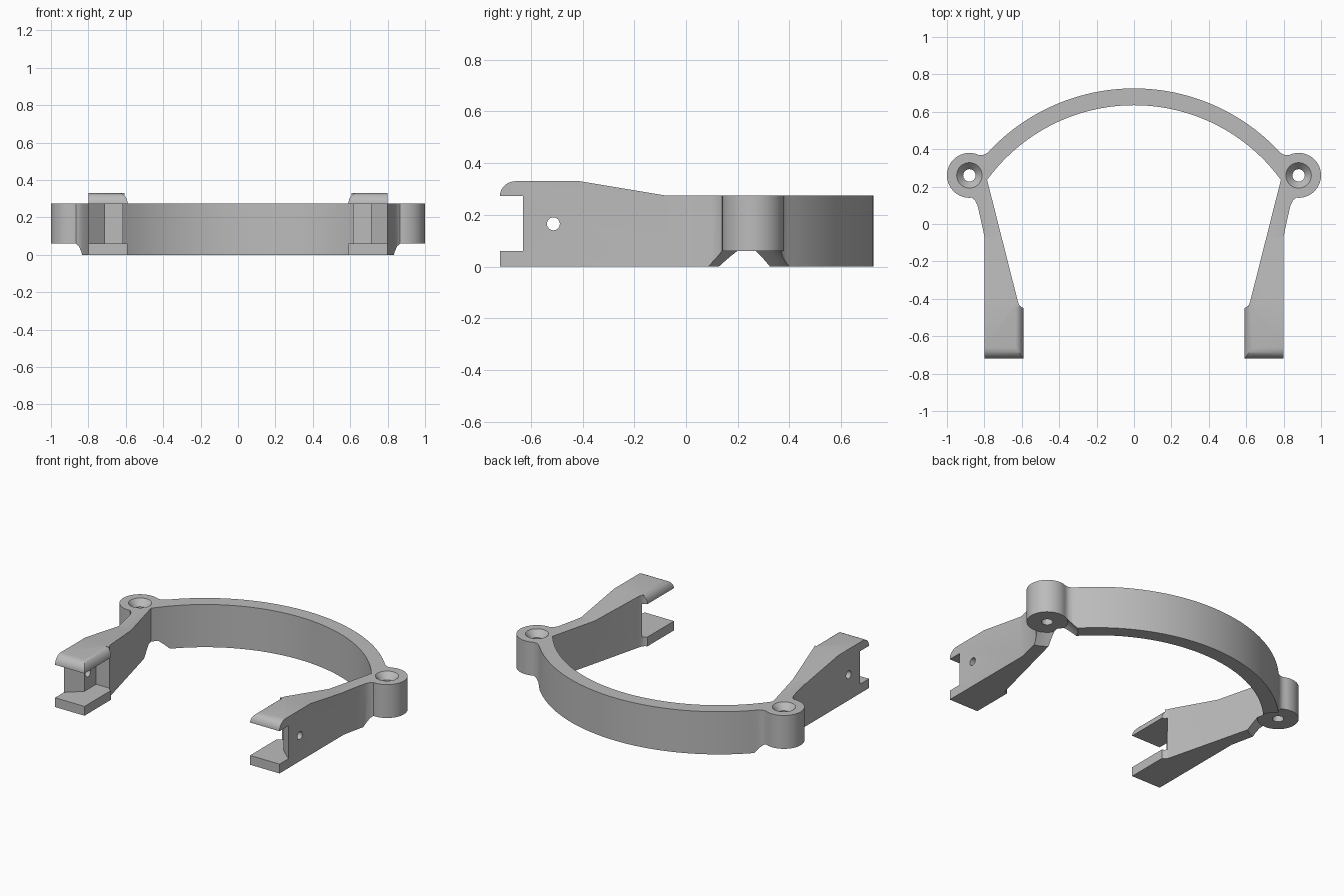
import bpy, bmesh
from math import sin, cos, radians
from mathutils import Vector

cube = bpy.data.objects.get("Cube")
if cube:
    bpy.data.objects.remove(cube, do_unlink=True)

HEIGHT, BAND_TOP, FLOOR = 0.33, 0.275, 0.06
EAR = (0.88, 0.26)
EAR_R = 0.12
ARC_CENTRE = (0, -0.337)

grey = bpy.data.materials.new("plain grey")
grey.diffuse_color = (0.5, 0.5, 0.5, 1)
grey.use_nodes = True
grey.node_tree.nodes["Principled BSDF"].inputs["Base Color"].default_value = (0.5, 0.5, 0.5, 1)


def arc(centre, rx, start, end, n, ry=None):
    """Points along an arc, angles in degrees."""
    ry = ry or rx
    angles = [radians(start + (end - start) * i / n) for i in range(n + 1)]
    return [(centre[0] + rx * cos(a), centre[1] + ry * sin(a)) for a in angles]


def prism(name, points, axis, low, high):
    """Extrude a closed outline along the x, y or z axis."""
    place = {"x": lambda a, b, c: (c, a, b),
             "y": lambda a, b, c: (a, c, b),
             "z": lambda a, b, c: (a, b, c)}[axis]
    bm = bmesh.new()
    face = bm.faces.new([bm.verts.new(place(a, b, low)) for a, b in points])
    grown = bmesh.ops.extrude_face_region(bm, geom=[face])
    shift = Vector(place(0, 0, high - low))
    bmesh.ops.translate(bm, vec=shift, verts=[g for g in grown["geom"] if isinstance(g, bmesh.types.BMVert)])
    return finish(name, bm)


def cone(name, x, y, low, high, r_low, r_high):
    """Upright round cutter."""
    bm = bmesh.new()
    bmesh.ops.create_cone(bm, cap_ends=True, segments=48, radius1=r_low, radius2=r_high, depth=high - low)
    bmesh.ops.translate(bm, vec=(x, y, (low + high) / 2), verts=bm.verts)
    return finish(name, bm)


def finish(name, bm):
    bmesh.ops.recalc_face_normals(bm, faces=bm.faces)
    mesh = bpy.data.meshes.new(name)
    bm.to_mesh(mesh)
    bm.free()
    mesh.materials.append(grey)
    obj = bpy.data.objects.new(name, mesh)
    bpy.context.collection.objects.link(obj)
    return obj


def cut(body, cutter):
    cutter.hide_render = True
    mod = body.modifiers.new("cut", "BOOLEAN")
    mod.operation, mod.solver, mod.object = "DIFFERENCE", "EXACT", cutter
    bpy.ops.object.modifier_apply(modifier=mod.name)
    bpy.data.objects.remove(cutter, do_unlink=True)


# Plan outline of one half: curved band, screw ear, arm, then back inside
half = arc(ARC_CENTRE, 1.062, 90, 43.2, 24)
half += [(0.79, 0.376), (0.81, 0.368), (0.83, 0.369)]
half += arc(EAR, EAR_R, 106, -96, 32)
half += [(0.85, 0.127), (0.837, 0.1), (0.825, 0.05), (0.8, -0.065)]
half += [(0.8, -0.72), (0.59, -0.72), (0.59, -0.45), (0.605, -0.443), (0.615, -0.43), (0.622, -0.41)]
half += arc(ARC_CENTRE, 0.972, 36.1, 90, 28)
outline = half + [(-x, y) for x, y in reversed(half[1:-1])]
bracket = prism("curved_bracket", outline, "z", 0, HEIGHT + 0.05)
bpy.context.view_layer.objects.active = bracket
bracket.select_set(True)

# Top profile: rounded arm tips, raised pads, slope down to the band
tip_round = arc((-0.66, 0.272), 0.06, 180, 90, 8, HEIGHT - 0.272)
profile = [(-0.9, 0.272)] + tip_round + [(-0.41, HEIGHT), (-0.08, BAND_TOP), (0.9, BAND_TOP), (0.9, 0.5), (-0.9, 0.5)]
cut(bracket, prism("top_cutter", profile, "x", -1.2, 1.2))

for s in (-1, 1):
    # Rounded inner edge of the upper lip
    edge = [(0.5, 0.272)] + arc((0.635, 0.272), 0.045, 180, 90, 8, HEIGHT - 0.272)
    edge += [(0.635, 0.45), (0.5, 0.45)]
    cut(bracket, prism("lip_cutter", [(s * x, z) for x, z in edge], "y", -0.9, -0.44))

    # Slot between lip and floor, with its pocket on the inner side
    slot = [(0.5, -0.8), (0.9, -0.8), (0.9, -0.719), (0.8, -0.63), (0.71, -0.55), (0.71, -0.43), (0.5, -0.43)]
    cut(bracket, prism("slot_cutter", [(s * x, y) for x, y in slot], "z", FLOOR, 0.272))

    # Cross hole through the arm wall
    ends = sorted((s * 0.65, s * 0.9))
    cut(bracket, prism("pin_cutter", arc((-0.513, 0.165), 0.025, 0, 345, 23), "x", *ends))

    # Flared relief below the ear, countersink and screw hole
    x, y = s * EAR[0], EAR[1]
    cut(bracket, cone("relief_cutter", x, y, -FLOOR, FLOOR, 0.24, EAR_R + 0.001))
    cut(bracket, cone("screw_cutter", x, y, -0.1, 0.5, 0.033, 0.033))
    cut(bracket, cone("countersink_cutter", x, y, BAND_TOP - 0.04, BAND_TOP + 0.04, 0.033, 0.103))

bpy.ops.object.shade_smooth_by_angle(angle=radians(30))
